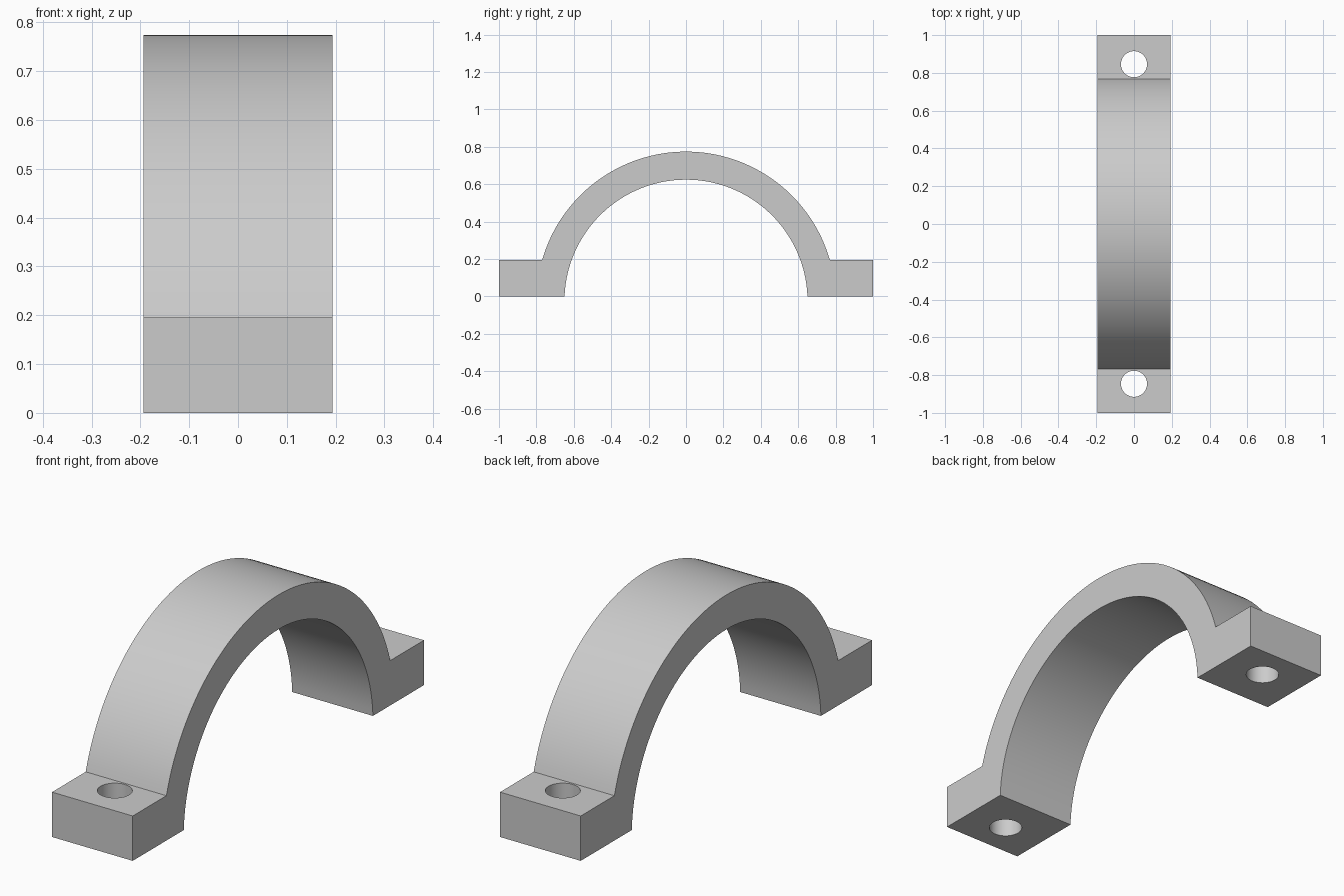
import bpy, bmesh, math

default = bpy.data.objects.get("Cube")
if default:
    bpy.data.objects.remove(default, do_unlink=True)

WIDTH = 0.388
FOOT_HEIGHT = 0.195
CENTRE_Z = -0.026
OUTER, INNER = 0.80, 0.65
HOLE_Y, HOLE_RADIUS = 0.846, 0.069

# Single grey material
grey = bpy.data.materials.new("plain_grey")
grey.use_nodes = True
colour = (0.6, 0.6, 0.6, 1)
grey.diffuse_color = colour
grey.node_tree.nodes["Principled BSDF"].inputs["Base Color"].default_value = colour


def arc(radius, base_z, steps=64):
    """Points over the top from +y to -y, starting and ending at base_z."""
    start = math.asin((base_z - CENTRE_Z) / radius)
    angles = [start + (math.pi - 2 * start) * i / steps for i in range(steps + 1)]
    return [(radius * math.cos(a), CENTRE_Z + radius * math.sin(a)) for a in angles]


# Clamp profile: feet, outer arch, then back along the inner arch
profile = [(1, 0), (1, FOOT_HEIGHT)] + arc(OUTER, FOOT_HEIGHT)
profile += [(-1, FOOT_HEIGHT), (-1, 0)] + arc(INNER, 0)[::-1]

bm = bmesh.new()
face = bm.faces.new([bm.verts.new((-WIDTH / 2, y, z)) for y, z in profile])
swept = bmesh.ops.extrude_face_region(bm, geom=[face])["geom"]
bmesh.ops.translate(bm, vec=(WIDTH, 0, 0),
                    verts=[v for v in swept if isinstance(v, bmesh.types.BMVert)])
bmesh.ops.recalc_face_normals(bm, faces=bm.faces)
mesh = bpy.data.meshes.new("clamp_bracket")
bm.to_mesh(mesh)
bm.free()
mesh.materials.append(grey)
bracket = bpy.data.objects.new("clamp_bracket", mesh)
bpy.context.collection.objects.link(bracket)
bpy.context.view_layer.objects.active = bracket

# Bolt hole through each foot
for side in (-1, 1):
    bpy.ops.mesh.primitive_cylinder_add(vertices=48, radius=HOLE_RADIUS, depth=1,
                                        location=(0, side * HOLE_Y, 0))
    cutter = bpy.context.object
    cutter.name = "bolt_hole_cutter"
    cutter.hide_render = True
    cutter.data.materials.append(grey)
    cut = bracket.modifiers.new("bolt_hole", 'BOOLEAN')
    cut.operation = 'DIFFERENCE'
    cut.solver = 'EXACT'
    cut.object = cutter
    bpy.context.view_layer.objects.active = bracket
    bpy.ops.object.modifier_apply(modifier=cut.name)
    bpy.data.objects.remove(cutter, do_unlink=True)

# Smooth curved surfaces, sharp edges kept
bpy.ops.object.select_all(action='DESELECT')
bracket.select_set(True)
bpy.context.view_layer.objects.active = bracket
bpy.ops.object.shade_smooth_by_angle(angle=math.radians(30))
